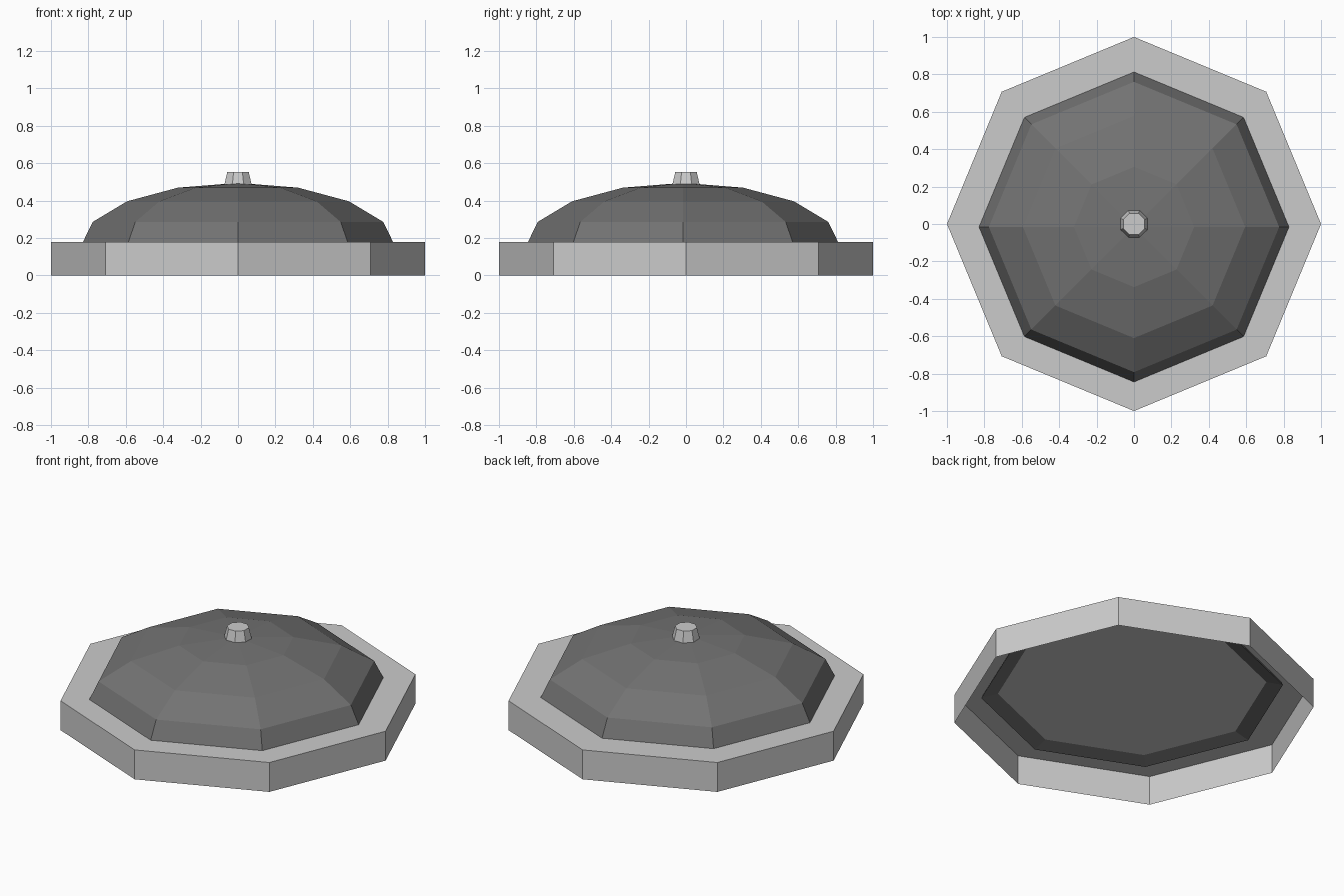
import bpy, bmesh
from math import cos, sin, pi, radians

if "Cube" in bpy.data.objects:
    bpy.data.objects.remove(bpy.data.objects["Cube"])

SIDES = 8


def lathe(name, profile, centre=(0, 0), turn=0.0, flip=False):
    """Spin (radius, z) points into an eight-sided flat-shaded object."""
    bm = bmesh.new()
    rings = []
    for r, z in profile:
        if r == 0:
            rings.append([bm.verts.new((*centre, z))] * SIDES)
        else:
            rings.append([bm.verts.new((centre[0] + r * cos(turn + 2 * pi * i / SIDES),
                                        centre[1] + r * sin(turn + 2 * pi * i / SIDES), z))
                          for i in range(SIDES)])
    for low, high in zip(rings, rings[1:]):
        for i in range(SIDES):
            j = (i + 1) % SIDES
            quad = dict.fromkeys((low[i], low[j], high[j], high[i]))
            bm.faces.new(list(quad))
    mesh = bpy.data.meshes.new(name)
    bm.to_mesh(mesh)
    bm.free()
    obj = bpy.data.objects.new(name, mesh)
    bpy.context.collection.objects.link(obj)
    return obj


# Octagonal base: side wall and top plate, open underneath
lathe("base", [(1, 0), (1, 0.18), (0, 0.18)])

# Dome: flattened half sphere whose rim dips just below the plate
R, H, Z0 = 0.84, 0.338, 0.157
arc = [(R * cos(radians(a)), Z0 + H * sin(radians(a))) for a in (0, 22.5, 45, 67.5)]
dome = lathe("dome", [(0.72, 0.187)] + arc + [(0, Z0 + H)], centre=(0, -0.016))
dark = bpy.data.materials.new("dark_grey")
dark.diffuse_color = (0.17, 0.17, 0.17, 1)
dark.use_nodes = True
dark.node_tree.nodes["Principled BSDF"].inputs["Base Color"].default_value = dark.diffuse_color
dome.data.materials.append(dark)

# Small tapered knob on top
lathe("knob", [(0.08, 0.48), (0.062, 0.553), (0, 0.553)], turn=pi / 8)
